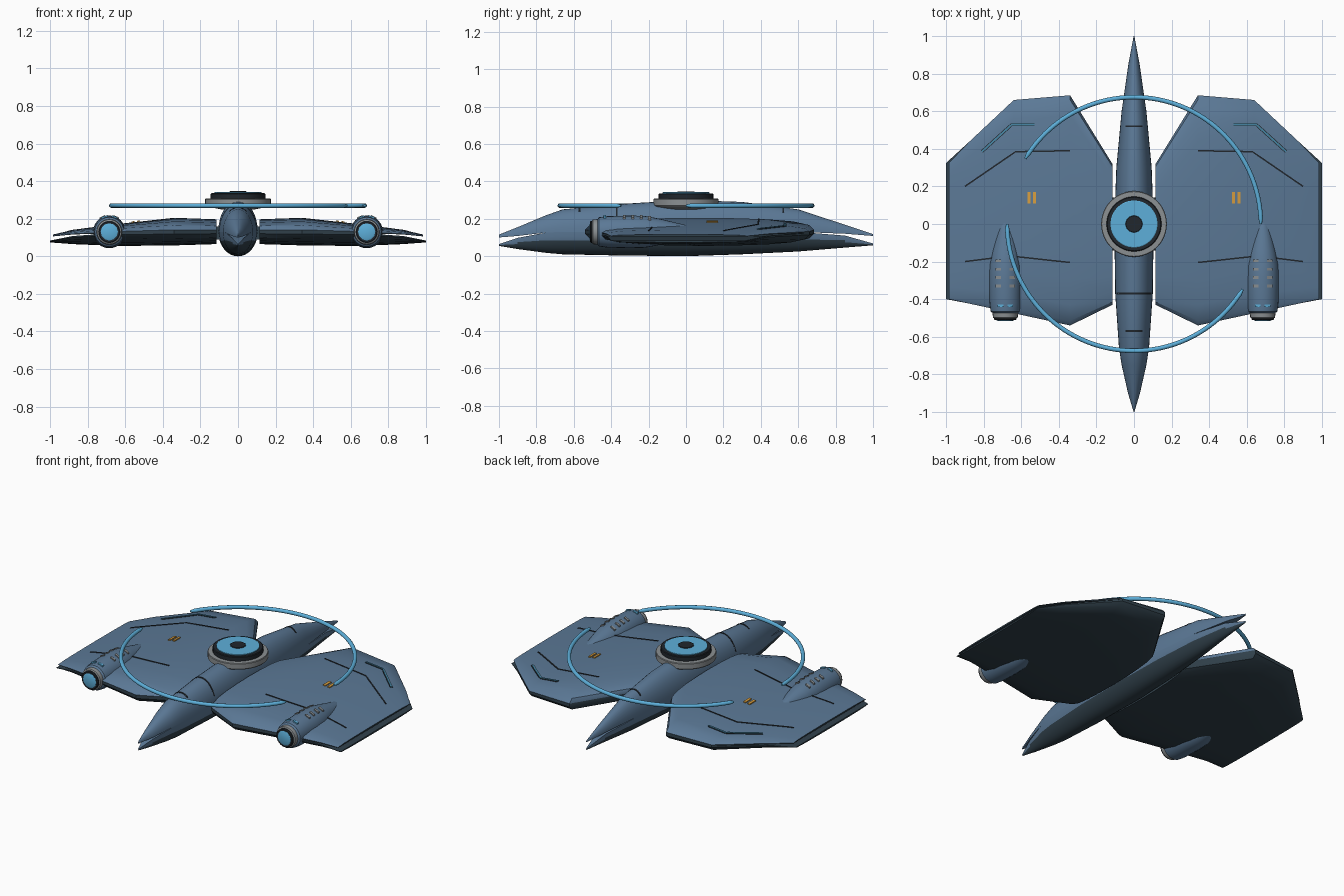
import bpy, bmesh, math
from mathutils import Vector
from mathutils.bvhtree import BVHTree

cube = bpy.data.objects.get("Cube")
if cube:
    bpy.data.objects.remove(cube, do_unlink=True)


def material(name, color):
    m = bpy.data.materials.new(name)
    m.use_nodes = True
    m.diffuse_color = (*color, 1)
    m.node_tree.nodes["Principled BSDF"].inputs["Base Color"].default_value = (*color, 1)
    return m


HULL = material("slate blue hull", (0.105, 0.19, 0.305))
UNDER = material("dark slate underside", (0.030, 0.052, 0.070))
GLOW = material("bright blue", (0.11, 0.43, 0.70))
GREY = material("metal grey", (0.26, 0.28, 0.29))
DARK = material("dark trim", (0.015, 0.02, 0.026))
AMBER = material("amber", (0.68, 0.34, 0.05))
TEAL = material("teal strip", (0.06, 0.23, 0.36))


def finish(name, bm, mat, angle, under):
    """Turn a bmesh into a shaded object and return a tree for projecting onto it.
    Faces whose normal z is below the under limit take the underside colour."""
    bmesh.ops.recalc_face_normals(bm, faces=bm.faces)
    tree = BVHTree.FromBMesh(bm)
    mesh = bpy.data.meshes.new(name)
    mesh.materials.append(mat)
    if under is not None:
        mesh.materials.append(UNDER)
        for f in bm.faces:
            f.material_index = int(f.normal.z < under)
    bm.to_mesh(mesh)
    bm.free()
    ob = bpy.data.objects.new(name, mesh)
    bpy.context.collection.objects.link(ob)
    bpy.ops.object.select_all(action='DESELECT')
    ob.select_set(True)
    bpy.context.view_layer.objects.active = ob
    bpy.ops.object.shade_smooth_by_angle(angle=math.radians(angle))
    return tree


def loft(name, rings, mat, angle=30, under=None):
    """Skin closed rings of equal length and cap both ends."""
    bm = bmesh.new()
    loops = [[bm.verts.new(p) for p in ring] for ring in rings]
    n = len(loops[0])
    for a, b in zip(loops, loops[1:]):
        for i in range(n):
            j = (i + 1) % n
            bm.faces.new((a[i], a[j], b[j], b[i]))
    bm.faces.new(loops[0])
    bm.faces.new(loops[-1])
    return finish(name, bm, mat, angle, under)


def lathe(name, profile, mat, center, axis='Z', n=40):
    """Spin (radius, distance) pairs about an axis through center."""
    rings = []
    for r, d in profile:
        ring = []
        for i in range(n):
            t = math.tau * i / n
            c, s = r * math.cos(t), r * math.sin(t)
            ring.append(Vector(center) + Vector((c, s, d) if axis == 'Z' else (c, d, s)))
        rings.append(ring)
    loft(name, rings, mat)


def ribbon(name, path, width, mat, tree, lift=0.003, steps=14):
    """Thin plate laid along a top-view path on the surface below."""
    pts = [Vector((*p, 0)) for p in path]
    rings = []
    for k, (a, b) in enumerate(zip(pts, pts[1:])):
        d = (b - a).normalized()
        side = Vector((-d.y, d.x, 0)) * width / 2
        for i in range(0 if k == 0 else 1, steps + 1):
            p = a.lerp(b, i / steps)
            hits = [tree.ray_cast(Vector((q.x, q.y, 1)), Vector((0, 0, -1)))[0]
                    for q in (p - side, p + side)]
            if all(hits):
                up, down = Vector((0, 0, lift)), Vector((0, 0, -0.003))
                rings.append([hits[0] + down, hits[0] + up, hits[1] + up, hits[1] + down])
    loft(name, rings, mat)


# Fuselage: upper and lower shells that part at both tips
# (y, half width, top, upper seam, lower seam, bottom)
BODY = [(-1, .002, .115, .100, .065, .055), (-.9, .032, .155, .108, .098, .038),
        (-.75, .066, .218, .126, .126, .018), (-.66, .080, .25, .13, .13, .010),
        (-.37, .100, .278, .13, .13, .004), (0, .105, .30, .13, .13, 0),
        (.3, .094, .29, .13, .13, .010), (.6, .066, .25, .13, .13, .025),
        (.85, .030, .168, .12, .11, .046), (1, .002, .118, .108, .068, .058)]


def half_oval(y, w, seam, peak):
    return [(w * math.cos(t), y, seam + (peak - seam) * math.sin(t))
            for t in (math.pi * i / 16 for i in range(17))]


body_top = loft("upper_fuselage", [half_oval(y, w, su, zt) for y, w, zt, su, sl, zb in BODY], HULL, 40)
loft("lower_fuselage", [half_oval(y, w, sl, zb) for y, w, zt, su, sl, zb in BODY], HULL, 40, under=-.25)
for y, half in ((.52, .045), (-.37, .093), (-.57, .045)):
    ribbon("fuselage_band", [(-half, y), (half, y)], 0.01, DARK, body_top)

# Hidden spar joining the wings to the body
loft("wing_spar", [[(x, -.14, .09), (x, .14, .09), (x, .14, .16), (x, -.14, .16)]
                   for x in (-.13, .13)], UNDER)

# Wings: upper and lower shells that part at the outer edge
# (x, front, back, top, upper seam, lower seam, bottom)
WING = [(.115, -.43, .32, .197, .13, .13, .065), (.34, -.54, .685, .205, .13, .13, .058),
        (.64, -.475, .66, .172, .125, .125, .055), (.88, -.423, .435, .140, .116, .108, .065),
        (1, -.4, .325, .116, .106, .084, .074)]
CROSS = [(-1, .15), (-.96, .48), (-.82, .74), (-.6, .89), (-.3, .97), (0, 1),
         (.3, .97), (.6, .89), (.82, .74), (.96, .48), (1, .15)]


def wing_section(x, y0, y1, seam, peak):
    mid, half = (y0 + y1) / 2, (y1 - y0) / 2
    ring = [(x, mid + half * u, seam + (peak - seam) * f) for u, f in CROSS]
    return ring + [(x, y1, seam), (x, y0, seam)]


for s, side in ((1, "left"), (-1, "right")):
    wing_top = loft(side + "_upper_wing",
                    [wing_section(s * min(x, .985), a, b, su, zt) for x, a, b, zt, su, sl, zb in WING],
                    HULL, 35, under=.35)
    loft(side + "_lower_wing",
         [wing_section(s * x, a, b, sl, zb) for x, a, b, zt, su, sl, zb in WING], UNDER, 35)

    # Panel lines, light strips and amber markers on the wing
    def on_wing(name, path, width, mat, lift=0.003):
        ribbon(side + name, [(s * x, y) for x, y in path], width, mat, wing_top, lift)

    on_wing("_rear_panel_line", [(.34, .39), (.63, .385), (.9, .2)], .008, DARK)
    on_wing("_front_panel_line", [(.34, -.205), (.66, -.17), (.9, -.2)], .008, DARK)
    strip = [(.53, .53), (.65, .53), (.81, .385)]
    on_wing("_strip_bed", strip, .017, DARK)
    on_wing("_light_strip", strip, .010, TEAL, .006)
    for x in (.53, .56):
        on_wing("_amber_marker", [(x, .11), (x, .17)], .016, AMBER, .006)

    # Engine pod with nozzle facing forward
    c = (s * .685, 0, .13)
    lathe(side + "_engine_pod", [(.066, -.475), (.078, -.465), (.084, -.42), (.087, -.3),
                                 (.085, -.22), (.070, -.14), (.036, 0), (.004, .12)], HULL, c, 'Y', 24)
    lathe(side + "_nozzle_collar", [(.058, -.503), (.066, -.498), (.068, -.472), (.06, -.46)], GREY, c, 'Y', 24)
    lathe(side + "_nozzle_lip", [(.054, -.512), (.059, -.508), (.059, -.49)], DARK, c, 'Y', 24)
    lathe(side + "_nozzle_lens", [(.036, -.517), (.046, -.513), (.046, -.50)], GLOW, c, 'Y', 12)

    # Vents and small lights on the pod shoulders
    def pod_plate(name, dx, y, r, half_x, half_y, mat):
        rise = math.sqrt(r * r - dx * dx)
        rings = []
        for k in (-half_x, half_x):
            x, z = c[0] + dx + k, c[2] + rise - dx / rise * k
            rings.append([(x, y + e * half_y, z + h)
                          for e, h in ((-1, -.004), (1, -.004), (1, .005), (-1, .005))])
        loft(side + name, rings, mat)

    for dx in (-.037, .037):
        for y in (-.195, -.24, -.285, -.33):
            pod_plate("_pod_vent", dx, y, .081 if y > -.2 else .0865, .014, .007, GREY)
        pod_plate("_pod_light", dx * .7, -.435, .083, .015, .007, GLOW)

# Central turret disc
lathe("turret_base", [(.09, .25), (.168, .265), (.175, .272), (.175, .303), (.172, .307), (.14, .308)],
      GREY, (0, 0, 0), n=48)
lathe("turret_rim", [(.146, .304), (.146, .332), (.142, .336)], DARK, (0, 0, 0), n=48)
lathe("turret_glow", [(.125, .332), (.125, .341), (.122, .343)], GLOW, (0, 0, 0), n=48)
lathe("turret_hub", [(.045, .34), (.045, .345), (.043, .347)], DARK, (0, 0, 0), n=24)

# Two floating arcs around the turret
for name, start in (("rear_arc", 0), ("front_arc", 180)):
    rings = []
    for i in range(61):
        a = math.radians(start + 149 * i / 60)
        r = .006 if i in (0, 60) else .012
        rings.append([((.675 + r * math.cos(t)) * math.cos(a), (.675 + r * math.cos(t)) * math.sin(a),
                       .27 + r * math.sin(t)) for t in (math.tau * k / 12 for k in range(12))])
    loft(name, rings, GLOW, 50)
